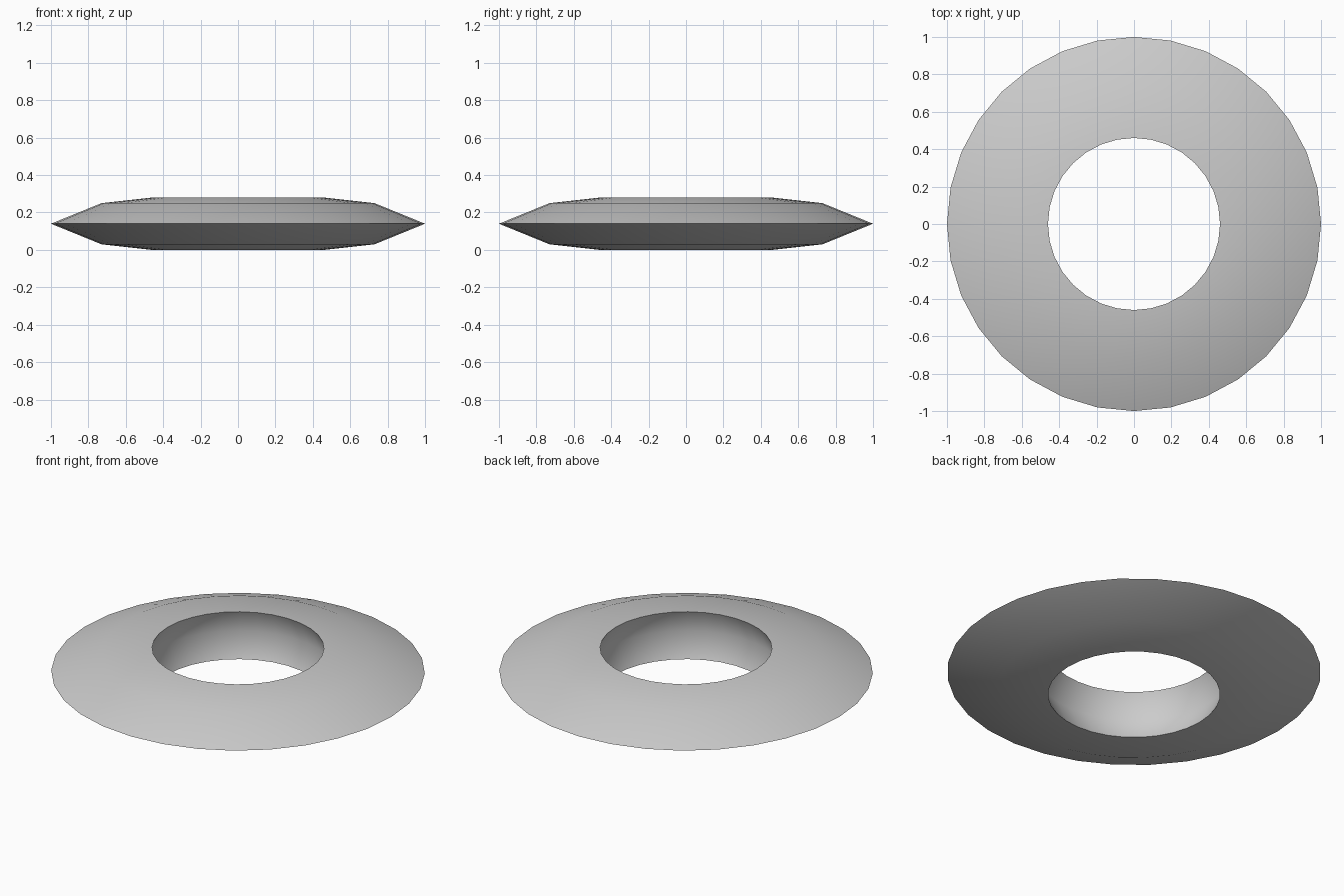
import bpy, bmesh, math

if "Cube" in bpy.data.objects:
    bpy.data.objects.remove(bpy.data.objects["Cube"])

SIDES = 32
# closed ring cross-section as (radius, height)
PROFILE = [(0.46, 0.0), (0.73, 0.03), (1.0, 0.14),
           (0.73, 0.25), (0.46, 0.28), (0.52, 0.14)]

# ring: cross-section revolved around z
bm = bmesh.new()
loops = []
for i in range(SIDES):
    a = 2 * math.pi * i / SIDES
    loops.append([bm.verts.new((r * math.cos(a), r * math.sin(a), z)) for r, z in PROFILE])
n = len(PROFILE)
for i in range(SIDES):
    cur, nxt = loops[i], loops[(i + 1) % SIDES]
    for j in range(n):
        k = (j + 1) % n
        bm.faces.new((cur[j], nxt[j], nxt[k], cur[k]))
bmesh.ops.recalc_face_normals(bm, faces=bm.faces)
mesh = bpy.data.meshes.new("ring")
bm.to_mesh(mesh)
bm.free()
ring = bpy.data.objects.new("ring", mesh)
bpy.context.collection.objects.link(ring)

# smooth faces with crisp rims
bpy.context.view_layer.objects.active = ring
ring.select_set(True)
bpy.ops.object.shade_smooth_by_angle(angle=math.radians(50))
